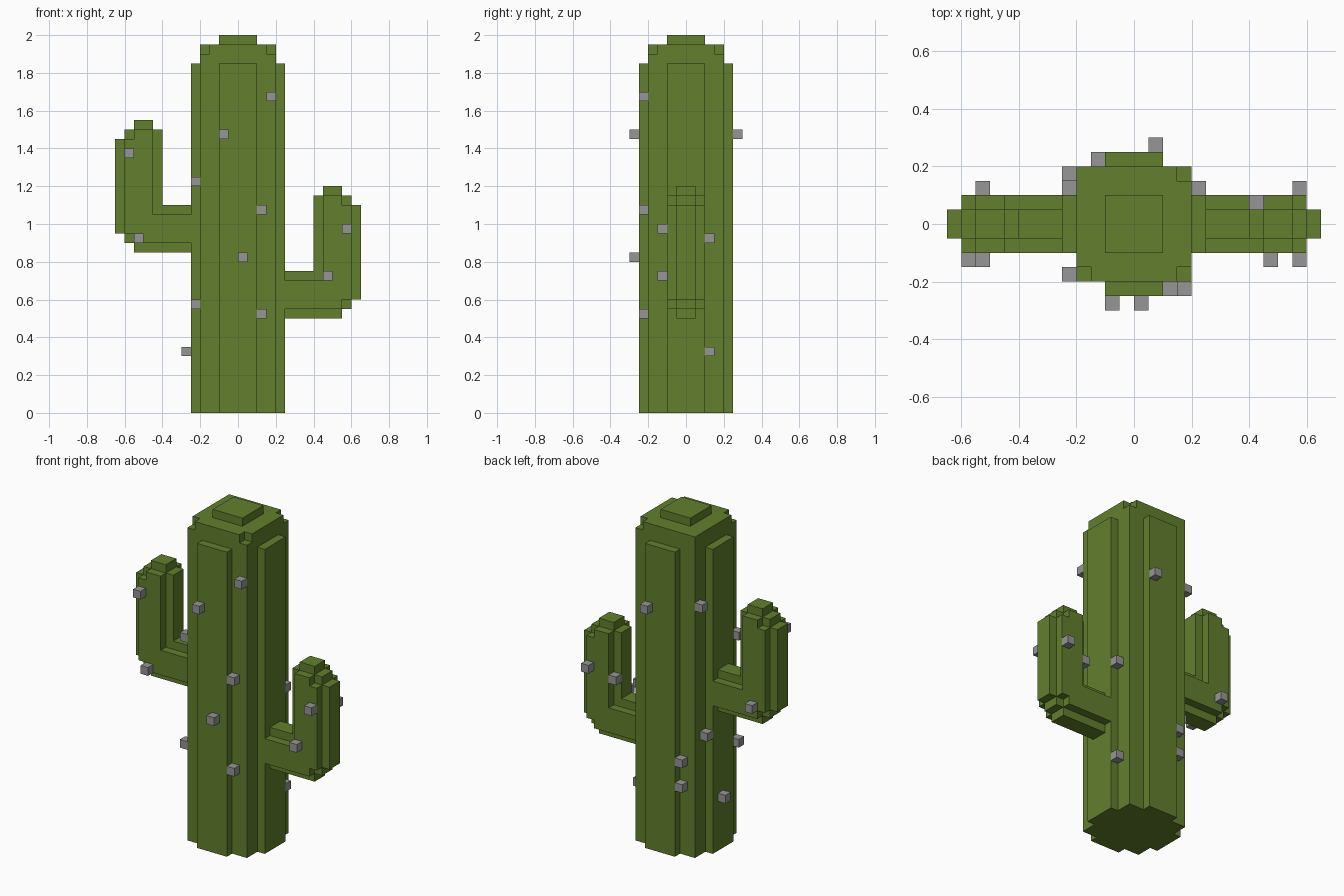
import bpy
import bmesh
from mathutils import Vector

default = bpy.data.objects.get("Cube")
if default:
    bpy.data.objects.remove(default, do_unlink=True)


def material(name, rgb):
    m = bpy.data.materials.new(name)
    m.use_nodes = True
    m.diffuse_color = (*rgb, 1)
    m.node_tree.nodes["Principled BSDF"].inputs["Base Color"].default_value = (*rgb, 1)
    return m


GREEN = material("cactus green", (0.122, 0.212, 0.027))
GREY = material("spine grey", (0.305, 0.305, 0.305))


def prism(bm, profile, axis, lo, hi):
    """Extrude a 2D outline along 'y' (outline in xz) or 'z' (outline in xy)."""
    place = (lambda a, b, t: (a, t, b)) if axis == "y" else (lambda a, b, t: (a, b, t))
    face = bm.faces.new([bm.verts.new(place(a, b, lo)) for a, b in profile])
    new = bmesh.ops.extrude_face_region(bm, geom=[face])["geom"]
    verts = [g for g in new if isinstance(g, bmesh.types.BMVert)]
    bmesh.ops.translate(bm, verts=verts, vec=Vector(place(0, 0, hi - lo)))


def finish(bm, name, mat):
    bmesh.ops.recalc_face_normals(bm, faces=bm.faces)
    mesh = bpy.data.meshes.new(name)
    bm.to_mesh(mesh)
    bm.free()
    mesh.materials.append(mat)
    obj = bpy.data.objects.new(name, mesh)
    bpy.context.collection.objects.link(obj)
    return obj


def square(r):
    return [(-r, -r), (r, -r), (r, r), (-r, r)]


# Trunk: ribbed column, shoulder, notched crown and cap
quarter = [(0.25, -0.1), (0.25, 0.1), (0.2, 0.1), (0.2, 0.2), (0.1, 0.2)]
ribbed = []
for i in range(4):
    ribbed += quarter
    quarter = [(-y, x) for x, y in quarter]
crown = [(-0.2, 0.2), (-0.2, -0.15), (-0.15, -0.15), (-0.15, -0.2),
         (0.15, -0.2), (0.15, -0.15), (0.2, -0.15),
         (0.2, 0.15), (0.15, 0.15), (0.15, 0.2)]
bm = bmesh.new()
prism(bm, ribbed, "z", 0, 1.85)
prism(bm, square(0.2), "z", 1.85, 1.9)
prism(bm, crown, "z", 1.9, 1.95)
prism(bm, square(0.1), "z", 1.95, 2.0)
finish(bm, "trunk", GREEN)

# Arms: a ridged middle slab between two narrower side slabs
MIDDLE = [(0.25, 0), (0.55, 0), (0.55, 0.05), (0.6, 0.05), (0.6, 0.1), (0.65, 0.1),
          (0.65, 0.6), (0.6, 0.6), (0.6, 0.65), (0.55, 0.65), (0.55, 0.7),
          (0.45, 0.7), (0.45, 0.65), (0.4, 0.65), (0.4, 0.25), (0.25, 0.25)]
SIDE = [(0.25, 0.05), (0.55, 0.05), (0.55, 0.1), (0.6, 0.1), (0.6, 0.6),
        (0.55, 0.6), (0.55, 0.65), (0.45, 0.65), (0.45, 0.2), (0.25, 0.2)]


def arm(name, side, base):
    bm = bmesh.new()
    for outline, lo, hi in ((MIDDLE, -0.05, 0.05), (SIDE, -0.1, -0.05), (SIDE, 0.05, 0.1)):
        prism(bm, [(side * x, base + z) for x, z in outline], "y", lo, hi)
    finish(bm, name, GREEN)


arm("left_arm", 1, 0.5)
arm("right_arm", -1, 0.85)


# Spines: small cubes at (x, y, z) centres
def spines(name, centres):
    bm = bmesh.new()
    for c in centres:
        cube = bmesh.ops.create_cube(bm, size=0.05)
        bmesh.ops.translate(bm, verts=cube["verts"], vec=Vector(c))
    finish(bm, name, GREY)


spines("trunk_front_spines", [
    (0.175, -0.225, 1.675), (-0.075, -0.275, 1.475), (0.125, -0.225, 1.075),
    (0.025, -0.275, 0.825), (0.125, -0.225, 0.525)])
spines("trunk_back_spines", [
    (0.075, 0.275, 1.475), (-0.125, 0.225, 0.575), (-0.125, 0.225, 0.425)])
spines("trunk_side_spines", [
    (-0.225, -0.175, 1.225), (-0.225, -0.175, 0.575), (-0.275, 0.025, 0.325),
    (-0.225, 0.175, 1.525), (-0.225, 0.125, 0.725),
    (0.225, 0.125, 0.925), (0.225, 0.125, 0.325)])
spines("left_arm_spines", [
    (0.575, -0.125, 0.975), (0.475, -0.125, 0.725),
    (0.575, 0.125, 0.925), (0.425, 0.075, 0.875)])
spines("right_arm_spines", [
    (-0.575, -0.125, 1.375), (-0.525, -0.125, 0.925), (-0.525, 0.125, 0.975)])
